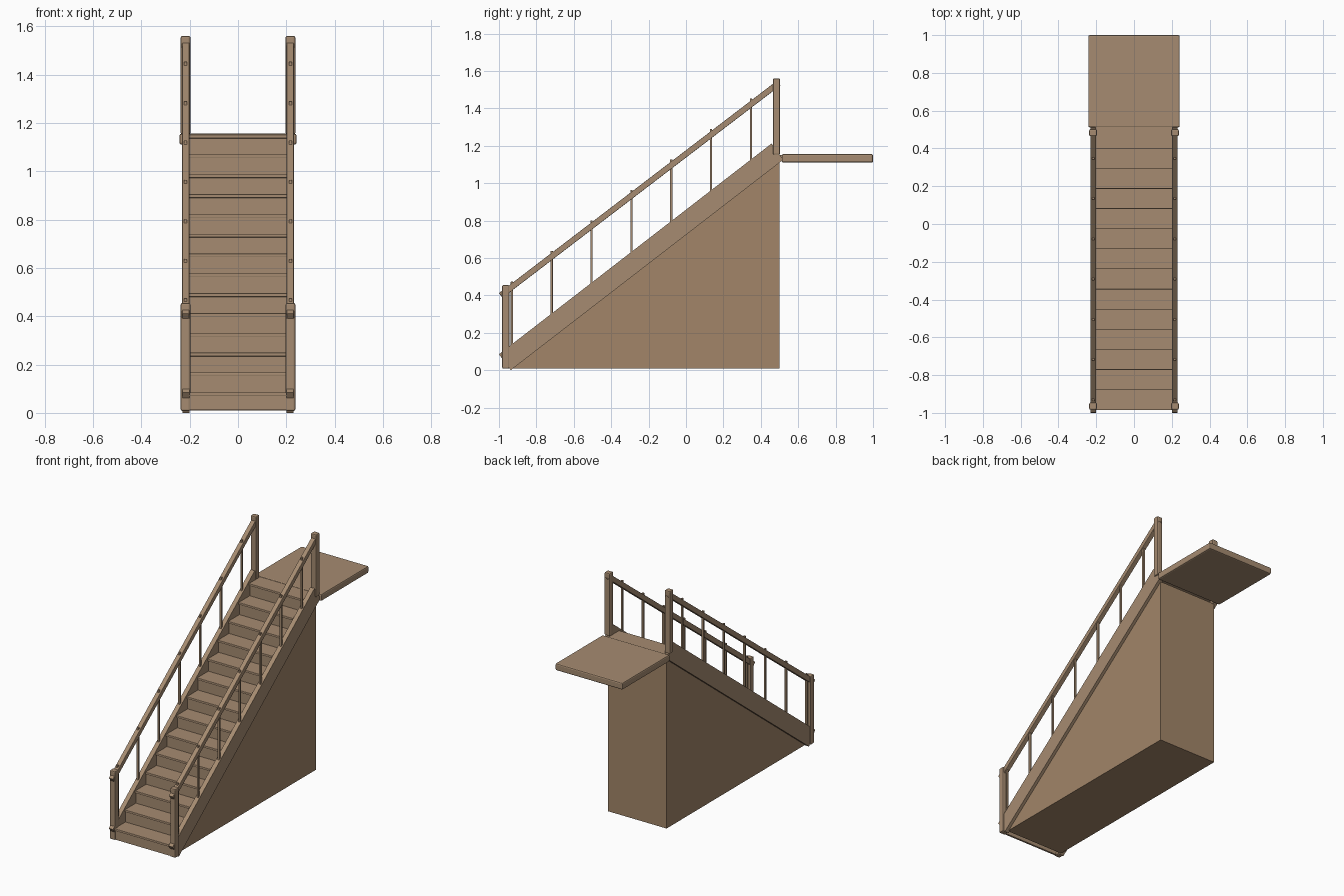
import bpy, bmesh
from mathutils import Vector

if "Cube" in bpy.data.objects:
    bpy.data.objects.remove(bpy.data.objects["Cube"])


def material(name, color):
    m = bpy.data.materials.new(name)
    m.diffuse_color = (*color, 1)
    m.use_nodes = True
    m.node_tree.nodes["Principled BSDF"].inputs["Base Color"].default_value = m.diffuse_color
    return m


WOOD = material("wood", (0.38, 0.26, 0.165))
PANEL = material("panel_wood", (0.36, 0.235, 0.14))


def prism(name, profile, x0, x1, mat=WOOD, bevel=0.0):
    """Extrude a (y, z) profile along x from x0 to x1."""
    bm = bmesh.new()
    face = bm.faces.new([bm.verts.new((x0, y, z)) for y, z in profile])
    out = bmesh.ops.extrude_face_region(bm, geom=[face])
    verts = [v for v in out["geom"] if isinstance(v, bmesh.types.BMVert)]
    bmesh.ops.translate(bm, verts=verts, vec=Vector((x1 - x0, 0, 0)))
    bmesh.ops.recalc_face_normals(bm, faces=bm.faces)
    me = bpy.data.meshes.new(name)
    bm.to_mesh(me)
    bm.free()
    ob = bpy.data.objects.new(name, me)
    bpy.context.collection.objects.link(ob)
    me.materials.append(mat)
    if bevel:
        b = ob.modifiers.new("bevel", 'BEVEL')
        b.width = bevel
        b.segments = 2
    return ob


def box(name, x0, x1, y0, y1, z0, z1, bevel=0.0):
    return prism(name, [(y0, z0), (y1, z0), (y1, z1), (y0, z1)], x0, x1, WOOD, bevel)


STEPS, RISE, RUN, Y0 = 14, 0.082, 0.1065, -0.985

# Treads and risers
for i in range(STEPS):
    y, z = Y0 + i * RUN, (i + 1) * RISE + 0.003
    box(f"tread_{i + 1}", -0.205, 0.205, y, y + RUN + 0.015, z - 0.015, z, 0.003)
    box(f"riser_{i + 1}", -0.205, 0.205, y + 0.007, y + 0.019, z - RISE - 0.006 + 0.014 * (i == 0), z - 0.012)

# Solid wedge under the flight
prism("wedge_base", [(-0.935, 0.01), (0.5, 0.01), (0.5, 1.112)], -0.21, 0.21, PANEL)

# Upper landing
box("landing", -0.242, 0.242, 0.512, 1.0, 1.11, 1.155, 0.008)

for side, s in (("left", -1), ("right", 1)):
    # Sloping boards: stringer and handrail with square-cut ends
    prism(f"stringer_{side}", [(-1.0, 0.085), (-0.937, 0.0), (0.52, 1.125), (0.458, 1.212)],
          s * 0.20, s * 0.23)
    prism(f"handrail_{side}", [(-1.0, 0.412), (-0.981, 0.387), (0.506, 1.523), (0.487, 1.548)],
          s * 0.201, s * 0.231, WOOD, 0.003)
    # Newel posts
    box(f"lower_newel_{side}", s * 0.197, s * 0.237, -0.983, -0.945, 0.008, 0.455, 0.007)
    box(f"upper_newel_{side}", s * 0.197, s * 0.237, 0.465, 0.503, 1.152, 1.56, 0.007)
    # Balusters, one on every second step
    for i in range(7):
        y = -0.931 + i * 2 * RUN
        box(f"baluster_{side}_{i + 1}", s * 0.21, s * 0.223, y - 0.006, y + 0.006,
            0.79 + 0.77 * y, 1.187 + 0.766 * y, 0.0015)
